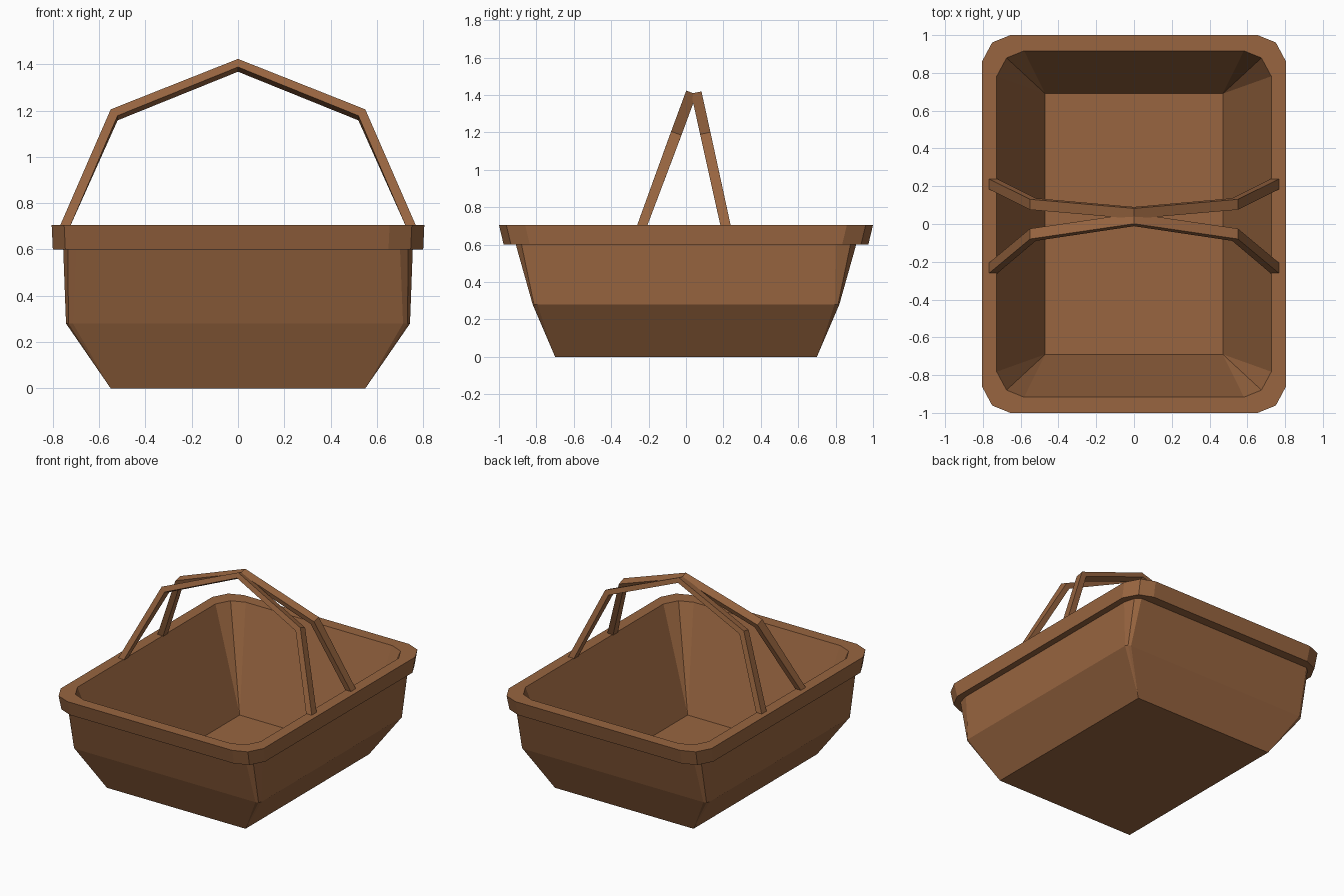
import bpy
import bmesh

cube = bpy.data.objects.get("Cube")
if cube:
    bpy.data.objects.remove(cube, do_unlink=True)

# One brown wood colour
wood = bpy.data.materials.new("brown wood")
wood.use_nodes = True
colour = (0.314, 0.130, 0.051, 1)
wood.diffuse_color = colour
wood.node_tree.nodes["Principled BSDF"].inputs["Base Color"].default_value = colour


def finish(name, bm):
    bmesh.ops.remove_doubles(bm, verts=bm.verts, dist=0.0005)
    bmesh.ops.recalc_face_normals(bm, faces=bm.faces)
    mesh = bpy.data.meshes.new(name)
    bm.to_mesh(mesh)
    bm.free()
    mesh.materials.append(wood)
    obj = bpy.data.objects.new(name, mesh)
    bpy.context.collection.objects.link(obj)
    return obj


def loft(name, rings):
    """Bridge closed rings of points and cap both ends."""
    bm = bmesh.new()
    loops = [[bm.verts.new(p) for p in ring] for ring in rings]
    n = len(loops[0])
    for a, b in zip(loops, loops[1:]):
        for i in range(n):
            j = (i + 1) % n
            bm.faces.new((a[i], a[j], b[j], b[i]))
    bm.faces.new(loops[0])
    bm.faces.new(loops[-1])
    return finish(name, bm)


def rounded_rect(hx, hy, z, cx, cy):
    """Rectangle whose corners have two facets; cx, cy are the corner insets."""
    corner = [(hx, hy - cy), (hx - 0.36 * cx, hy - 0.28 * cy), (hx - cx, hy)]
    points = []
    for sx, sy in ((1, 1), (-1, 1), (-1, -1), (1, -1)):
        part = corner if sx * sy > 0 else corner[::-1]
        points += [(sx * x, sy * y, z) for x, y in part]
    return points


# Basket body: outside wall, overhanging rim, then down the inside to the floor
loft("basket", [rounded_rect(*spec) for spec in (
    (0.55, 0.70, 0.0, 0, 0),
    (0.743, 0.82, 0.28, 0.03, 0.025),
    (0.755, 0.91, 0.60, 0.055, 0.11),
    (0.80, 0.975, 0.60, 0.15, 0.14),
    (0.805, 1.0, 0.705, 0.15, 0.14),
    (0.727, 0.917, 0.705, 0.145, 0.135),
    (0.47, 0.69, 0.012, 0, 0),
)])

# Handles: five-point arches of square bar, leaning toward each other
outer = [(-0.77, 0.70), (-0.55, 1.195), (0, 1.413), (0.55, 1.195), (0.77, 0.70)]
inner = [(-0.725, 0.70), (-0.52, 1.168), (0, 1.378), (0.52, 1.168), (0.725, 0.70)]
HALF = 0.0275


def handle(name, base_y, lean):
    rings = []
    for i, (o, n) in enumerate(zip(outer, inner)):
        tilt = 0 if i in (0, 4) else lean * HALF
        rings.append([
            (x, base_y + lean * (z - 0.70) + side * HALF, z - side * tilt)
            for (x, z), side in ((o, -1), (o, 1), (n, 1), (n, -1))])
    loft(name, rings)


handle("front_handle", -0.235, 0.37)
handle("back_handle", 0.212, -0.22)
